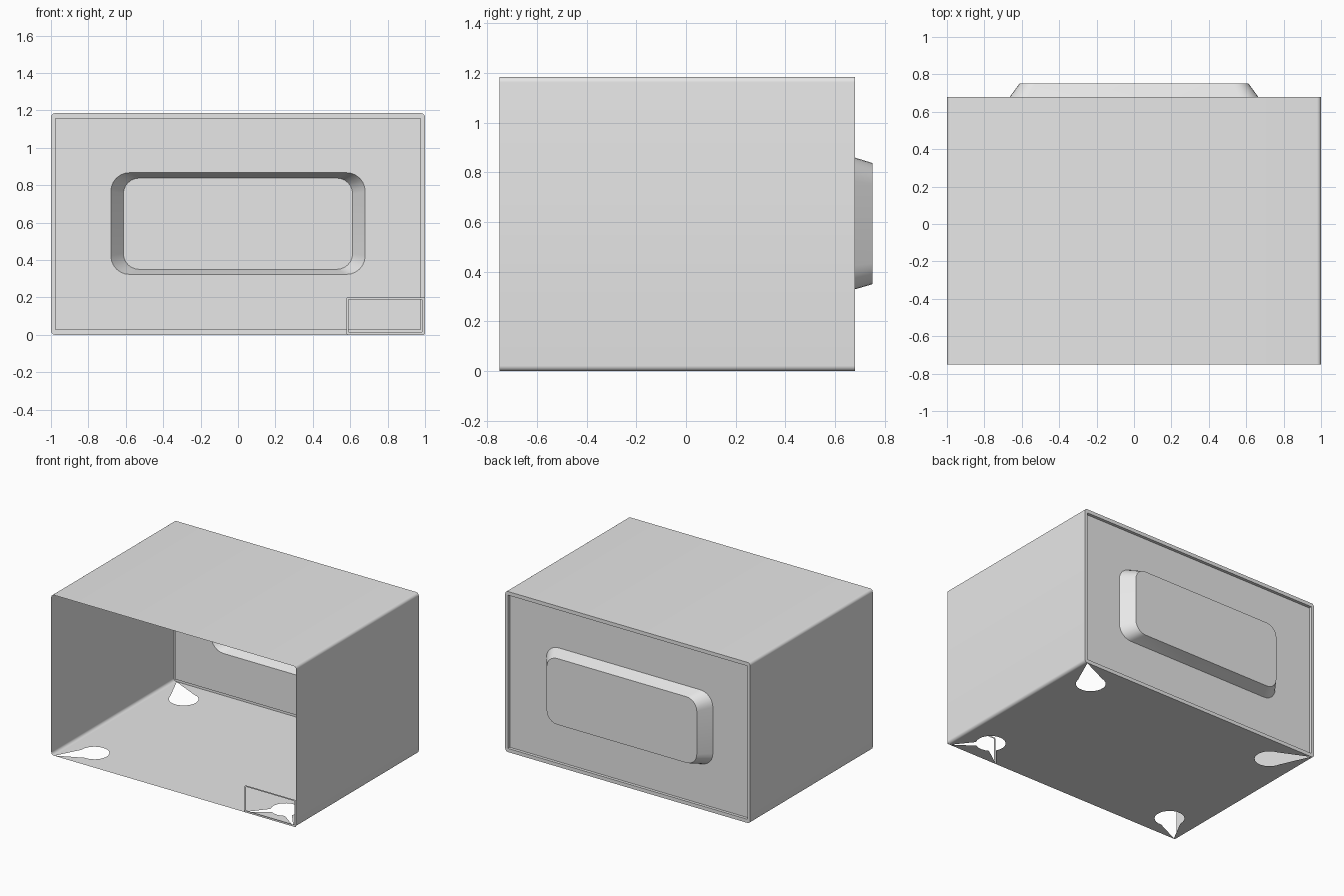
import bpy, bmesh, math
from mathutils import Vector

if "Cube" in bpy.data.objects:
    bpy.data.objects.remove(bpy.data.objects["Cube"])

grey = bpy.data.materials.new("plain grey")
grey.diffuse_color = (0.8, 0.8, 0.8, 1)
grey.use_nodes = True
grey.node_tree.nodes["Principled BSDF"].inputs["Base Color"].default_value = grey.diffuse_color


def finish(name, bm):
    me = bpy.data.meshes.new(name)
    bm.to_mesh(me)
    bm.free()
    me.materials.append(grey)
    ob = bpy.data.objects.new(name, me)
    bpy.context.collection.objects.link(ob)
    bpy.ops.object.select_all(action='DESELECT')
    ob.select_set(True)
    bpy.context.view_layer.objects.active = ob
    bpy.ops.object.shade_smooth_by_angle(angle=math.radians(30))
    return ob


def rounded_rect(x0, x1, z0, z1, r, y, seg=6):
    """Rounded rectangle in the xz plane, starting at the bottom right corner."""
    pts = []
    for k, (cx, cz) in enumerate([(x1 - r, z0 + r), (x1 - r, z1 - r),
                                  (x0 + r, z1 - r), (x0 + r, z0 + r)]):
        for i in range(seg + 1):
            a = math.radians(-90 + 90 * k + 90 * i / seg)
            pts.append((cx + r * math.cos(a), y, cz + r * math.sin(a)))
    return pts


def loft(name, loops, cap=False, skip_last=False, flip=False):
    """Skin matching loops; skip_last leaves out the bottom strip."""
    bm = bmesh.new()
    rings = [[bm.verts.new(p) for p in lp] for lp in loops]
    n = len(rings[0])
    for a, b in zip(rings, rings[1:]):
        for i in range(n - 1 if skip_last else n):
            j = (i + 1) % n
            f = bm.faces.new((a[i], b[i], b[j], a[j]))
            if flip:
                f.normal_flip()
    if cap:
        bm.faces.new(rings[-1][::-1])
    return finish(name, bm)


FRONT, BACK, TOP, R = -0.75, 0.68, 1.185, 0.022

# Casing: thin sheet sleeve, open at the front, bottom added separately
loft("casing", [rounded_rect(-1, 1, 0, TOP, R, FRONT),
                rounded_rect(-1, 1, 0, TOP, R, BACK)], skip_last=True)

# Back panel: rim, shallow recess, and rounded pressed-out bulge
loft("back_panel", [rounded_rect(-1, 1, 0, TOP, R, BACK),
                    rounded_rect(-0.977, 0.977, 0.027, 1.158, 0.002, BACK),
                    rounded_rect(-0.977, 0.977, 0.027, 1.158, 0.002, 0.658),
                    rounded_rect(-0.68, 0.68, 0.323, 0.867, 0.1, 0.658),
                    rounded_rect(-0.613, 0.613, 0.35, 0.838, 0.085, 0.75)], cap=True)

# Small open frame at the lower right of the front
loft("front_corner_frame", [rounded_rect(0.58, 1, 0, 0.2, 0.008, FRONT),
                            rounded_rect(0.59, 0.985, 0.014, 0.19, 0.004, FRONT)], flip=True)


def foot_hole(cx, cy, tips, half, r=0.1, seg=24):
    """Round hole with pointed slits running out to the given tips."""
    ang = sorted((math.atan2(ty - cy, tx - cx), tx, ty) for tx, ty in tips)
    pts = []
    for k, (a, tx, ty) in enumerate(ang):
        nxt = ang[(k + 1) % len(ang)][0] + (2 * math.pi if k == len(ang) - 1 else 0)
        pts.append((tx, ty))
        s, e = a + half, nxt - half
        n = max(3, round(seg * (e - s) / (2 * math.pi)))
        for i in range(n + 1):
            t = s + (e - s) * i / n
            pts.append((cx + r * math.cos(t), cy + r * math.sin(t)))
    return pts


# Floor: flat sheet with four foot holes
fx, yf, yb, e = 1 - R, FRONT, BACK, 0.004
outlines = [[(-fx, yf), (fx, yf), (fx, yb), (-fx, yb)]]
for s in (-1, 1):
    outlines.append(foot_hole(0.78 * s, 0.48, [((fx - e) * s, yb - e)], math.radians(55)))
outlines.append(foot_hole(-0.78, -0.56, [(-fx + e, yf + e)], math.radians(40)))
outlines.append(foot_hole(0.78, -0.56, [(fx - e, yf + e), (0.58, yf + e)], math.radians(14)))
bm = bmesh.new()
edges = []
for o in outlines:
    vs = [bm.verts.new((x, y, 0)) for x, y in o]
    edges += [bm.edges.new((vs[i - 1], vs[i])) for i in range(len(vs))]
bmesh.ops.triangle_fill(bm, use_beauty=True, edges=edges, normal=Vector((0, 0, -1)))
bm.normal_update()
for f in bm.faces:
    if f.normal.z > 0:
        f.normal_flip()
finish("floor", bm)
